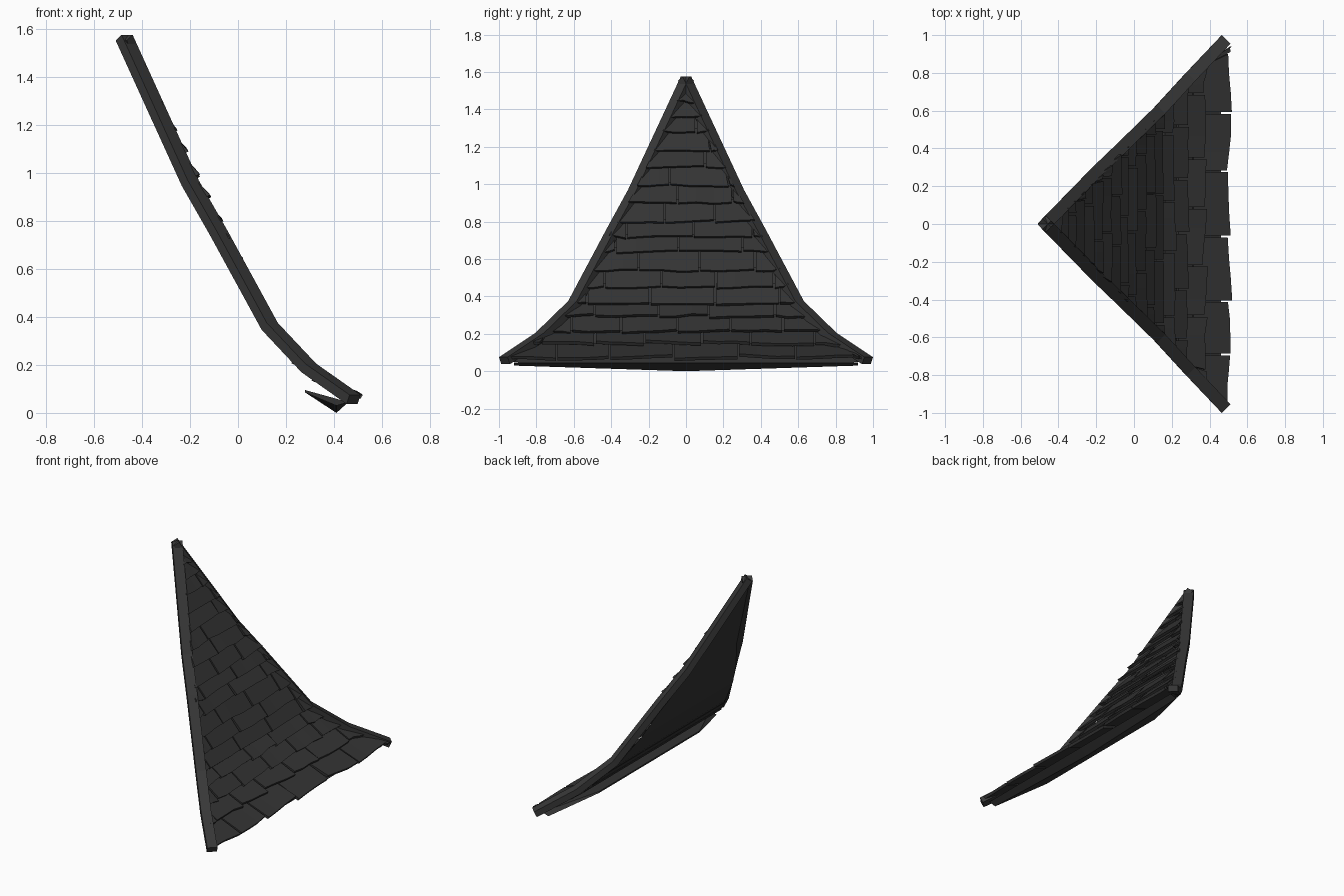
import bpy, bmesh, random
from mathutils import Vector

random.seed(4)
cube = bpy.data.objects.get("Cube")
if cube:
    bpy.data.objects.remove(cube)


def material(name, value):
    m = bpy.data.materials.new(name)
    m.use_nodes = True
    color = (value, value, value, 1)
    m.diffuse_color = color
    m.node_tree.nodes["Principled BSDF"].inputs["Base Color"].default_value = color
    return m


SLATE = material("dark slate", 0.034)
BEAM = material("charcoal beam", 0.040)


def make_object(name, bm, mat):
    bmesh.ops.recalc_face_normals(bm, faces=bm.faces)
    mesh = bpy.data.meshes.new(name)
    bm.to_mesh(mesh)
    bm.free()
    mesh.materials.append(mat)
    obj = bpy.data.objects.new(name, mesh)
    bpy.context.collection.objects.link(obj)
    return obj


def skin(bm, rings):
    """Join equal rings of points into a closed, capped solid."""
    loops = [[bm.verts.new(p) for p in ring] for ring in rings]
    n = len(loops[0])
    for a, b in zip(loops, loops[1:]):
        for i in range(n):
            bm.faces.new((a[i], a[(i + 1) % n], b[(i + 1) % n], b[i]))
    bm.faces.new(loops[0])
    bm.faces.new(loops[-1])


# Roof slope as (x, half width, z) from peak to eave
SLOPE = [(-0.46, 0.0, 1.54), (-0.18, 0.275, 0.96), (-0.07, 0.395, 0.75),
         (0.135, 0.60, 0.35), (0.28, 0.78, 0.18), (0.50, 0.95, 0.05)]


def slope_at(z):
    """Position, half width and outward normal of the slope at a height."""
    for a, b in zip(SLOPE, SLOPE[1:]):
        if z >= b[2] or b is SLOPE[-1]:
            t = (a[2] - z) / (a[2] - b[2])
            x = a[0] + (b[0] - a[0]) * t
            w = a[1] + (b[1] - a[1]) * t
            normal = Vector((a[2] - b[2], 0, b[0] - a[0])).normalized()
            return x, max(w, 0.01), normal


def slope_point(y, z, lift):
    x, w, normal = slope_at(z)
    return Vector((x, max(-w, min(w, y)), z)) + normal * lift


# Overlapping slates, laid row by row with staggered joints
ROWS = [0.055, 0.13, 0.20, 0.28, 0.35, 0.44, 0.53, 0.63, 0.71, 0.79,
        0.89, 0.98, 1.08, 1.17, 1.27, 1.35, 1.43, 1.50]
WIDTH = 0.31
THICK = 0.018
bm = bmesh.new()
for row, low in enumerate(ROWS[:-1]):
    high = min(low + 1.35 * (ROWS[row + 1] - low), 1.52)
    half = slope_at(low)[1]
    y = -4 * WIDTH + (row % 2) * WIDTH / 2 + random.uniform(-0.04, 0.04)
    while y < half:
        end = y + WIDTH + random.uniform(-0.05, 0.05)
        left, right = max(y, -half), min(end, half)
        if right - left > 0.03:
            tilt = random.uniform(-0.008, 0.008)
            lift = random.uniform(0.022, 0.034)
            rings = []
            for k in range(4):
                s = k / 3
                yy = left + 0.005 + (right - left - 0.01) * s
                z_tip = low + tilt * (2 * s - 1) + random.uniform(-0.004, 0.004)
                rings.append([slope_point(yy, z_tip, lift),
                              slope_point(yy, high, -0.008),
                              slope_point(yy, high, -0.008 - THICK),
                              slope_point(yy, z_tip, lift - THICK)])
            skin(bm, rings)
        y = end
make_object("roof_slates", bm, SLATE)

# Thin backing sheet behind the slates, nearly flat in its upper part
bm = bmesh.new()
BACK = [(-0.48, 0.01, 1.52), (-0.01, 0.50, 0.53), (0.12, 0.60, 0.33),
        (0.27, 0.77, 0.16), (0.45, 0.93, 0.05)]
pairs = [(bm.verts.new((x, -w, z)), bm.verts.new((x, w, z))) for x, w, z in BACK]
for a, b in zip(pairs, pairs[1:]):
    bm.faces.new((a[0], b[0], b[1], a[1]))
make_object("roof_backing", bm, SLATE)

# Starter strip under the eave, dipping at mid span
bm = bmesh.new()
rings = []
for s in (-1, 0, 1):
    dip = 0.03 * abs(s)
    rings.append([Vector((0.28, 0.55 * s, 0.095)), Vector((0.46, 0.92 * s, 0.045)),
                  Vector((0.41, 0.92 * s, 0.0 + dip)), Vector((0.28, 0.55 * s, 0.085))])
skin(bm, rings)
make_object("eave_strip", bm, SLATE)

# Hip beams: a box section swept along the outer top edge of each side
EDGE = [Vector(p) for p in ((-0.485, 0.028, 1.575), (-0.21, 0.31, 0.97),
                            (-0.09, 0.425, 0.76), (0.12, 0.63, 0.375),
                            (0.28, 0.805, 0.205), (0.465, 1.0, 0.075))]
for name, side in (("hip_beam_back", 1), ("hip_beam_front", -1)):
    bm = bmesh.new()
    across = Vector((0.046, -0.046, 0))
    rings = []
    for i, p in enumerate(EDGE):
        along = EDGE[min(i + 1, len(EDGE) - 1)] - EDGE[max(i - 1, 0)]
        under = along.cross(across).normalized() * 0.042
        if under.z > 0:
            under = -under
        ring = [p, p + across, p + across + under, p + under]
        rings.append([Vector((v.x, v.y * side, v.z)) for v in ring])
    skin(bm, rings)
    make_object(name, bm, BEAM)
